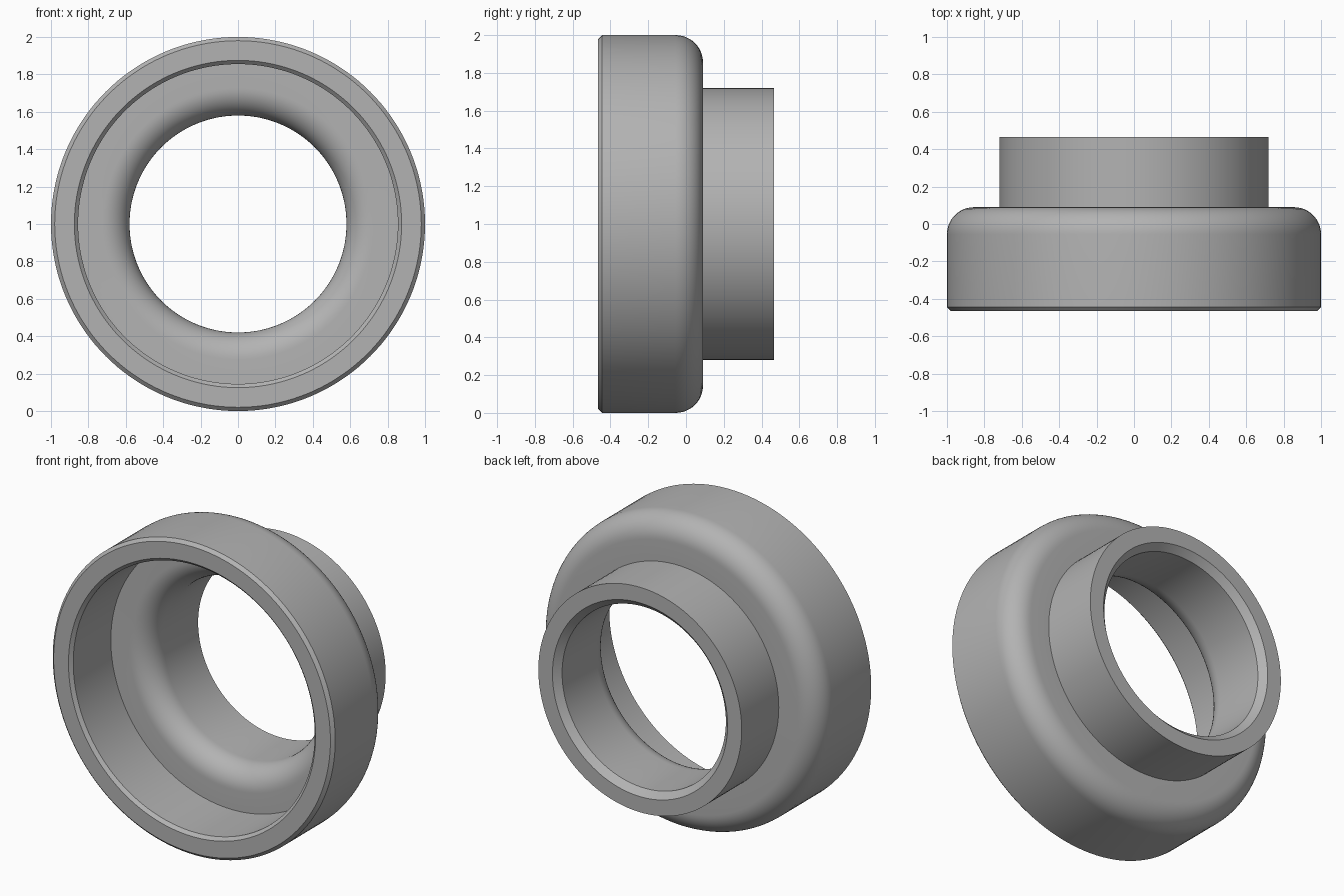
import bpy, bmesh, math
from mathutils import Matrix, Vector

cube = bpy.data.objects.get("Cube")
if cube:
    bpy.data.objects.remove(cube, do_unlink=True)

SEGMENTS = 144
FILLET_STEPS = 12


def fillet(cr, cy, radius, start, end):
    """Arc points as (radius, y) around a centre, angles in degrees."""
    points = []
    for i in range(FILLET_STEPS + 1):
        a = math.radians(start + (end - start) * i / FILLET_STEPS)
        points.append((cr + radius * math.cos(a), cy + radius * math.sin(a)))
    return points


# Plain grey material
grey = bpy.data.materials.new("plain grey")
grey.use_nodes = True
colour = (0.45, 0.45, 0.45, 1)
grey.diffuse_color = colour
grey.node_tree.nodes["Principled BSDF"].inputs["Base Color"].default_value = colour

# Closed cross-section of the stepped ring
profile = [(0.98, -0.465), (1.0, -0.445)]             # front outer chamfer
profile += fillet(0.855, -0.055, 0.145, 0, 90)        # rounded shoulder
profile += [(0.72, 0.09), (0.72, 0.465)]              # rear neck
profile += [(0.62, 0.465), (0.58, 0.425)]             # rear bore chamfer
profile += fillet(0.725, 0.08, 0.145, 180, 270)       # rounded bore entry
profile += [(0.855, -0.065), (0.855, -0.445), (0.875, -0.465)]  # front recess

# Revolve the section around the y axis
bm = bmesh.new()
rings = []
for i in range(SEGMENTS):
    turn = Matrix.Rotation(2 * math.pi * i / SEGMENTS, 3, 'Y')
    rings.append([bm.verts.new(turn @ Vector((r, y, 0)) + Vector((0, 0, 1)))
                  for r, y in profile])
for i, ring in enumerate(rings):
    following = rings[(i + 1) % SEGMENTS]
    for j in range(len(profile)):
        k = (j + 1) % len(profile)
        bm.faces.new((ring[j], ring[k], following[k], following[j]))
bmesh.ops.recalc_face_normals(bm, faces=bm.faces)
mesh = bpy.data.meshes.new("stepped_ring")
bm.to_mesh(mesh)
bm.free()
mesh.materials.append(grey)

# Smooth shading with crisp chamfer edges
body = bpy.data.objects.new("stepped_ring", mesh)
bpy.context.collection.objects.link(body)
bpy.ops.object.select_all(action='DESELECT')
body.select_set(True)
bpy.context.view_layer.objects.active = body
bpy.ops.object.shade_smooth_by_angle(angle=math.radians(30))
